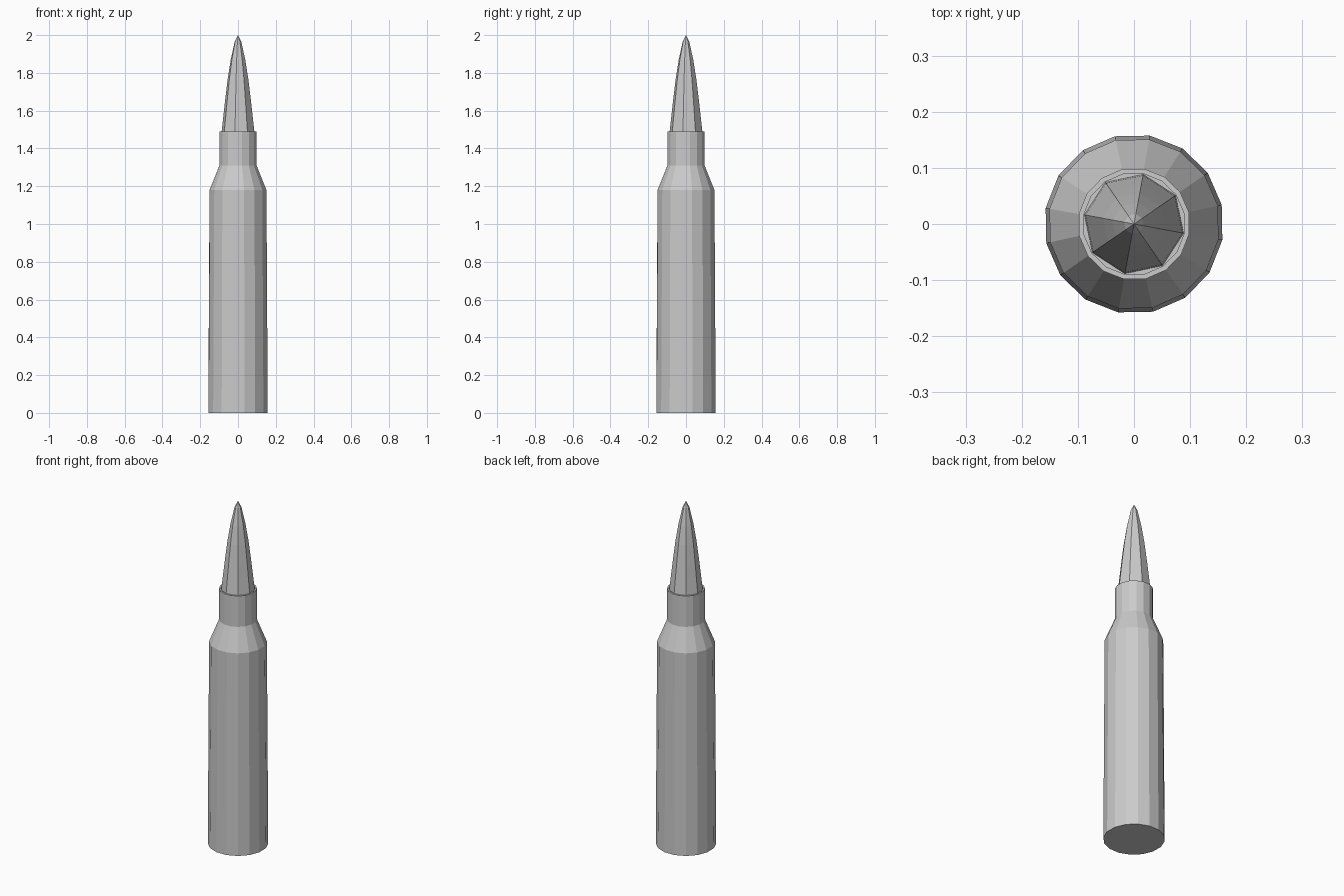
import bpy, bmesh
from math import cos, sin, tau, radians

if "Cube" in bpy.data.objects:
    bpy.data.objects.remove(bpy.data.objects["Cube"])


def lathe(name, profile, sides, offset):
    """Revolve (radius, z) points around z; zero radius makes a tip, ends are capped."""
    bm = bmesh.new()
    rings = []
    for r, z in profile:
        if r == 0:
            rings.append([bm.verts.new((0, 0, z))] * sides)
        else:
            angles = [radians(offset) + tau * i / sides for i in range(sides)]
            rings.append([bm.verts.new((r * cos(a), r * sin(a), z)) for a in angles])
    for low, high in zip(rings, rings[1:]):
        for i in range(sides):
            j = (i + 1) % sides
            corners = [low[i], low[j], high[j], high[i]]
            bm.faces.new(list(dict.fromkeys(corners)))
    for (r, _), ring in ((profile[0], rings[0]), (profile[-1], rings[-1])):
        if r > 0:
            bm.faces.new(ring)
    bmesh.ops.recalc_face_normals(bm, faces=bm.faces[:])
    mesh = bpy.data.meshes.new(name)
    bm.to_mesh(mesh)
    bm.free()
    obj = bpy.data.objects.new(name, mesh)
    bpy.context.collection.objects.link(obj)
    return obj


# Casing: tapered body, shoulder, neck and a shallow recess inside the mouth
lathe("casing", [(0.16, 0), (0.153, 1.18), (0.1, 1.31), (0.1, 1.49),
                 (0.091, 1.49), (0.091, 1.46)], 16, 12.3)

# Projectile: eight-sided pointed tip seated in the neck
lathe("projectile", [(0.09, 1.46), (0.088, 1.49), (0.07, 1.65), (0.056, 1.765),
                     (0.039, 1.87), (0.018, 1.965), (0, 2.0)], 8, 34.5)
